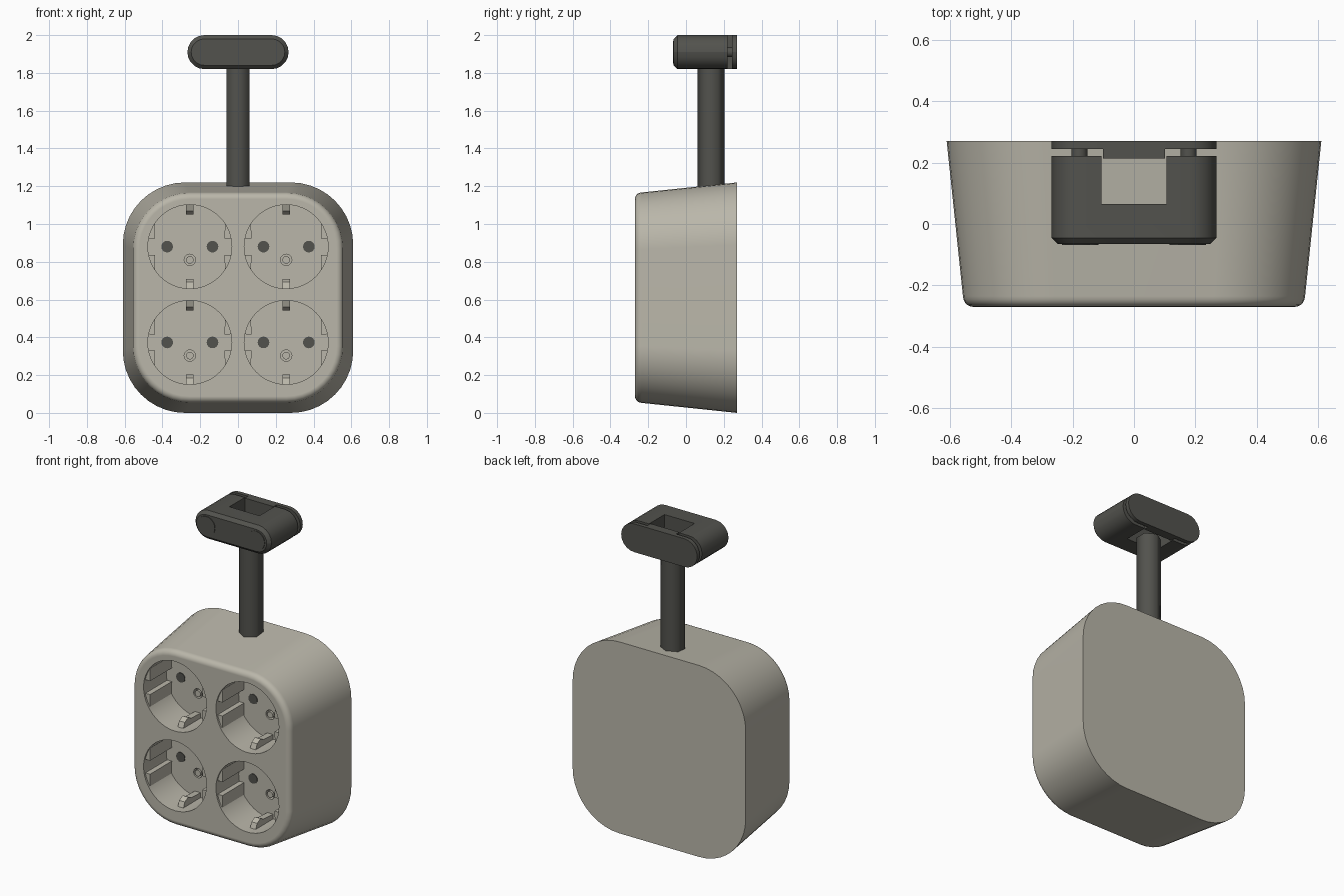
import bpy, bmesh, math
from mathutils import Vector

if "Cube" in bpy.data.objects:
    bpy.data.objects.remove(bpy.data.objects["Cube"])


def material(name, rgb):
    m = bpy.data.materials.new(name)
    m.diffuse_color = (*rgb, 1)
    m.use_nodes = True
    m.node_tree.nodes["Principled BSDF"].inputs["Base Color"].default_value = m.diffuse_color
    return m


PALE = material("warm_grey_plastic", (0.49, 0.47, 0.40))
DARK = material("dark_grey_rubber", (0.085, 0.085, 0.075))


def finish(name, bm, mat, angle=35):
    bmesh.ops.recalc_face_normals(bm, faces=bm.faces)
    me = bpy.data.meshes.new(name)
    bm.to_mesh(me)
    bm.free()
    me.materials.append(mat)
    ob = bpy.data.objects.new(name, me)
    bpy.context.collection.objects.link(ob)
    smooth(ob, angle)
    return ob


def smooth(ob, angle=35):
    bpy.ops.object.select_all(action='DESELECT')
    ob.select_set(True)
    bpy.context.view_layer.objects.active = ob
    bpy.ops.object.shade_smooth_by_angle(angle=math.radians(angle))


def skin(bm, rings, caps=True):
    """Bridge rings of points; optionally close both ends."""
    vs = [[bm.verts.new(p) for p in r] for r in rings]
    n = len(vs[0])
    for a, b in zip(vs, vs[1:]):
        for i in range(n):
            bm.faces.new((a[i], a[(i + 1) % n], b[(i + 1) % n], b[i]))
    if caps:
        bm.faces.new(vs[0])
        bm.faces.new(vs[-1])


def rounded(y, hx, hz, r, cz, seg):
    pts = []
    for k, (sx, sz) in enumerate(((1, 1), (-1, 1), (-1, -1), (1, -1))):
        for i in range(seg + 1):
            a = math.pi / 2 * (k + i / seg)
            pts.append((sx * (hx - r) + r * math.cos(a), y, cz + sz * (hz - r) + r * math.sin(a)))
    return pts


def loft(name, specs, cz, seg, mat):
    bm = bmesh.new()
    skin(bm, [rounded(y, hx, hz, r, cz, seg) for y, hx, hz, r in specs])
    return finish(name, bm, mat)


def disc(name, x, z, r, y0, y1, mat, n=32):
    bm = bmesh.new()
    circle = [(x + r * math.cos(2 * math.pi * i / n), z + r * math.sin(2 * math.pi * i / n)) for i in range(n)]
    skin(bm, [[(px, y, pz) for px, pz in circle] for y in (y0, y1)])
    return finish(name, bm, mat)


def box(name, x0, x1, y0, y1, z0, z1, mat):
    bm = bmesh.new()
    skin(bm, [[(x0, y0, z), (x1, y0, z), (x1, y1, z), (x0, y1, z)] for z in (z0, z1)])
    return finish(name, bm, mat)


def cut(ob, cutters):
    for c in cutters:
        bpy.context.view_layer.objects.active = ob
        m = ob.modifiers.new("cut", 'BOOLEAN')
        m.object, m.operation, m.solver = c, 'DIFFERENCE', 'EXACT'
        bpy.ops.object.modifier_apply(modifier=m.name)
        bpy.data.objects.remove(c)
    smooth(ob)


# Tapered housing with a rounded front rim
FRONT, FLOOR, R = -0.27, -0.04, 0.222
specs = [(0.27, 0.61, 0.61, 0.33)]
for i in range(6):
    a = math.pi / 2 * i / 5
    inset = 0.035 * (1 - math.cos(a))
    specs.append((-0.235 - 0.035 * math.sin(a), 0.557 - inset, 0.557 - inset, 0.30 - inset))
housing = loft("housing", specs, 0.61, 10, PALE)

centres = [(x, z) for x in (-0.255, 0.255) for z in (0.373, 0.88)]
cut(housing, [disc("well_cutter", x, z, R, -0.4, FLOOR, PALE, 48) for x, z in centres])
cut(housing, [disc("screw_cutter", x, z - 0.07, 0.03, -0.1, FLOOR + 0.03, PALE, 20) for x, z in centres])
housing.modifiers.new("even_shading", 'WEIGHTED_NORMAL').keep_sharp = True

# Socket fittings
for cx, cz in centres:
    disc("socket_screw", cx, cz - 0.07, 0.02, FLOOR - 0.002, FLOOR + 0.032, PALE, 16)
    for s in (-1, 1):
        disc("pin_hole", cx + s * 0.12, cz, 0.031, FLOOR - 0.004, FLOOR + 0.004, DARK, 16)
        # flat guides: circle segments either side of a central groove
        for t in (-1, 1):
            a0, a1 = math.asin(0.043 / R), math.acos(0.184 / R)
            pts = [(0.184, 0.043)]
            pts += [((R + 0.002) * math.cos(a0 + (a1 - a0) * i / 6),
                     (R + 0.002) * math.sin(a0 + (a1 - a0) * i / 6)) for i in range(7)]
            bm = bmesh.new()
            skin(bm, [[(cx + s * x, y, cz + t * z) for x, z in pts] for y in (FRONT + 0.012, FLOOR + 0.002)])
            finish("guide_flat", bm, PALE)
        # sprung earth clip, profile of depth against height
        clip = [(-0.215, 0.225), (-0.20, 0.188), (-0.165, 0.17), (-0.135, 0.185),
                (FLOOR + 0.002, 0.19), (FLOOR + 0.002, 0.225)]
        bm = bmesh.new()
        skin(bm, [[(cx + x, y, cz + s * h) for y, h in clip] for x in (-0.02, 0.02)])
        finish("earth_clip", bm, PALE, 20)

# Six-sided open cable
bm = bmesh.new()
skin(bm, [[(0.0715 * math.sin(math.pi / 3 * i), 0.133 + 0.0715 * math.cos(math.pi / 3 * i), z)
           for i in range(6)] for z in (1.195, 1.83)], caps=False)
finish("cable", bm, DARK, 65)

# Strain relief clamp: front block with a slot, back plate with a tongue
CZ = 1.91
block = loft("clamp_block", [(0.221, 0.268, 0.09, 0.09), (-0.045, 0.268, 0.09, 0.09),
                             (-0.065, 0.248, 0.07, 0.07)], CZ, 5, DARK)
cut(block, [box("slot_cutter", -0.106, 0.106, 0.065, 0.4, 1.7, 2.2, DARK)])
loft("clamp_plate", [(0.27, 0.268, 0.09, 0.09), (0.244, 0.268, 0.09, 0.09)], CZ, 5, DARK)
box("clamp_tongue", -0.101, 0.101, 0.213, 0.25, 1.82, 2.0, DARK)
for s in (-1, 1):
    disc("clamp_screw_head", s * 0.175, CZ, 0.06, -0.069, -0.06, DARK, 24)
    disc("clamp_post", s * 0.178, CZ, 0.026, 0.21, 0.25, DARK, 16)
